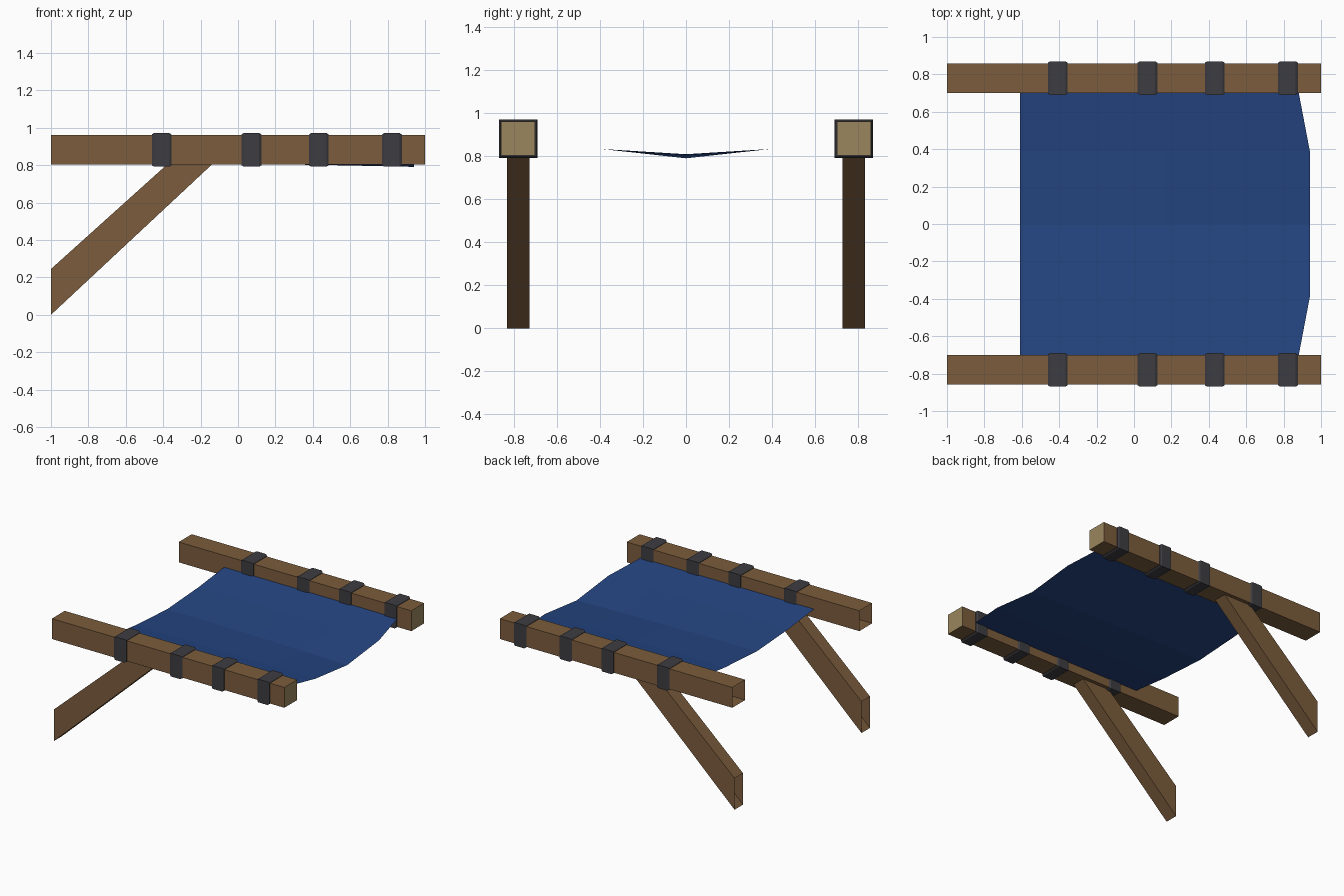
import bpy

if "Cube" in bpy.data.objects:
    bpy.data.objects.remove(bpy.data.objects["Cube"])


def material(name, rgb):
    m = bpy.data.materials.new(name)
    m.diffuse_color = (*rgb, 1.0)
    m.use_nodes = True
    m.node_tree.nodes["Principled BSDF"].inputs["Base Color"].default_value = m.diffuse_color
    return m


WOOD = material("brown wood", (0.20, 0.108, 0.046))
CUT = material("cut wood end", (0.33, 0.24, 0.112))
STRAP = material("dark strap", (0.047, 0.047, 0.055))
CLOTH = material("blue cloth", (0.018, 0.060, 0.223))


def make(name, verts, faces, mats):
    me = bpy.data.meshes.new(name)
    me.from_pydata(verts, [], faces)
    for m in mats:
        me.materials.append(m)
    me.update()
    ob = bpy.data.objects.new(name, me)
    bpy.context.collection.objects.link(ob)
    return ob


def tube(rings):
    """Join successive four-point rings with quads."""
    verts = [v for r in rings for v in r]
    faces = [(4 * k + i, 4 * k + 4 + i, 4 * k + 4 + (i + 1) % 4, 4 * k + (i + 1) % 4)
             for k in range(len(rings) - 1) for i in range(4)]
    return verts, faces


def square(x, cy, cz, r):
    # wound so that tube faces point outwards along +x
    return [(x, cy - r, cz - r), (x, cy - r, cz + r), (x, cy + r, cz + r), (x, cy + r, cz - r)][::-1]


BEAM_Z, BEAM_R = 0.882, 0.079

for side, label in ((-1, "front"), (1, "back")):
    cy = side * 0.78

    # horizontal beam: open at the wall end, pale cut face at the outer end
    v, f = tube([square(-1, cy, BEAM_Z, BEAM_R), square(1, cy, BEAM_Z, BEAM_R)])
    f = [q[::-1] for q in f]
    f.append((4, 5, 6, 7))
    beam = make(label + "_beam", v, f, [WOOD, CUT])
    beam.data.polygons[4].material_index = 1

    # slanted brace, open where it meets the wall and the beam
    a, b = cy - 0.052, cy + 0.052
    low = [(-1, a, 0.0), (-1, b, 0.0), (-1, b, 0.245), (-1, a, 0.245)]
    top = [(-0.14, a, 0.803), (-0.14, b, 0.803), (-0.38, b, 0.803), (-0.38, a, 0.803)]
    v, f = tube([low, top])
    make(label + "_brace", v, [q[::-1] for q in f], [WOOD])

    # straps around the beam with sloping edges
    for n, x in enumerate((-0.408, 0.072, 0.432, 0.823)):
        rings = [square(x + dx, cy, BEAM_Z, r) for dx, r in
                 ((-0.053, BEAM_R), (-0.053, 0.082), (-0.041, 0.09),
                  (0.041, 0.09), (0.053, 0.082), (0.053, BEAM_R))]
        v, f = tube(rings)
        make(f"{label}_strap_{n + 1}", v, [q[::-1] for q in f], [STRAP])

# sagging cloth sheet between the beams: rows along y, columns along x
rows = ((-0.705, 0.87, 0.88), (-0.39, 0.834, 0.94), (0, 0.81, 0.94),
        (0.39, 0.834, 0.94), (0.705, 0.87, 0.88))
cols = (0, 0.25, 0.5, 0.75, 1)
verts, faces = [], []
for y, z, x_end in rows:
    for t in cols:
        drop = 0.019 * t * t if y == 0 else 0
        verts.append((-0.61 + (x_end + 0.61) * t, y, z - drop))
for r in range(4):
    for c in range(4):
        i = r * 5 + c
        faces.append((i, i + 1, i + 6, i + 5))
make("cloth_canopy", verts, faces, [CLOTH])
